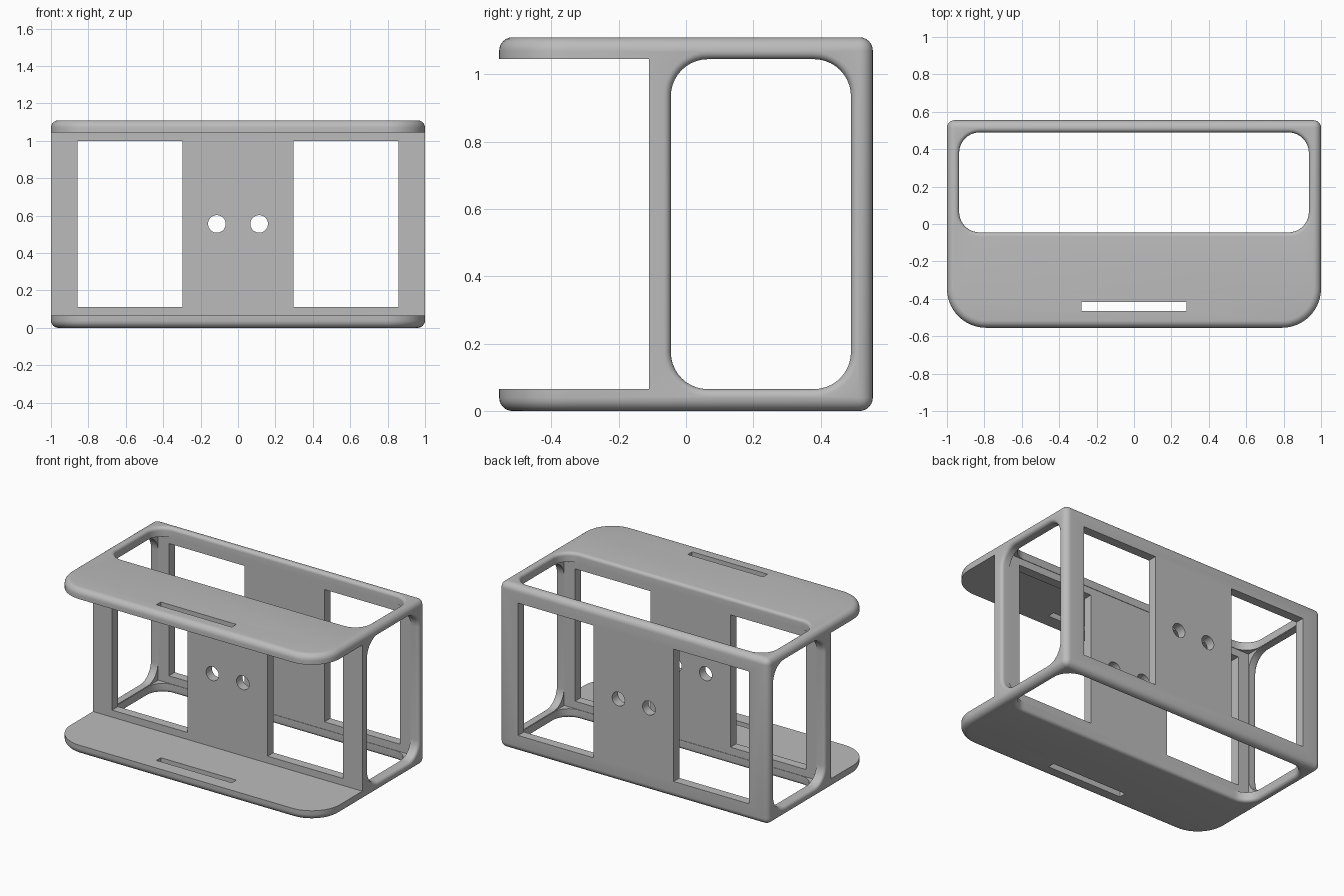
import bpy, bmesh, math
from mathutils import Vector

cube = bpy.data.objects.get("Cube")
if cube:
    bpy.data.objects.remove(cube, do_unlink=True)

W, D, H = 1.0, 0.555, 1.11      # half width, half depth, height
T = 0.065                       # wall thickness
MID = 0.2225                    # centre of the box bay in y

grey = bpy.data.materials.new("matte grey")
grey.use_nodes = True
grey.diffuse_color = (0.5, 0.5, 0.5, 1)
grey.node_tree.nodes["Principled BSDF"].inputs["Base Color"].default_value = (0.5, 0.5, 0.5, 1)


def make_object(name, bm):
    bmesh.ops.recalc_face_normals(bm, faces=bm.faces)
    mesh = bpy.data.meshes.new(name)
    bm.to_mesh(mesh)
    bm.free()
    mesh.materials.append(grey)
    ob = bpy.data.objects.new(name, mesh)
    bpy.context.collection.objects.link(ob)
    return ob


def arc(cx, cy, r, start, steps):
    """Quarter arc, counter-clockwise from a start angle in degrees."""
    angles = [math.radians(start + 90 * i / steps) for i in range(steps + 1)]
    return [(cx + r * math.cos(a), cy + r * math.sin(a)) for a in angles]


def rounded_rect(a, b, r, steps=10):
    corners = [(a - r, b - r), (r - a, b - r), (r - a, r - b), (a - r, r - b)]
    return [p for i, (x, y) in enumerate(corners) for p in arc(x, y, r, 90 * i, steps)]


def loft(name, rings):
    bm = bmesh.new()
    loops = [[bm.verts.new(p) for p in ring] for ring in rings]
    for lo, hi in zip(loops, loops[1:]):
        for i in range(len(lo)):
            j = (i + 1) % len(lo)
            bm.faces.new((lo[i], lo[j], hi[j], hi[i]))
    bm.faces.new(loops[0])
    bm.faces.new(loops[-1])
    return make_object(name, bm)


def box(name, x0, x1, y0, y1, z0, z1):
    return loft(name, [[(x0, y0, z), (x1, y0, z), (x1, y1, z), (x0, y1, z)] for z in (z0, z1)])


def flared_window(name, a, b, h, sideways):
    """Rounded tunnel cutter whose mouths flare into a fillet."""
    f, r = 0.022, 0.11
    ts = [math.radians(15 * i) for i in range(7)]
    upper = [(h - f * (1 - math.sin(t)), f * (1 - math.cos(t))) for t in ts] + [(h + 0.05, f)]
    steps = [(-w, o) for w, o in reversed(upper)] + upper
    rings = []
    for w, o in steps:
        pts = rounded_rect(a + o, b + o, r + o)
        rings.append([Vector((w, u, v) if sideways else (u, v, w)) + Vector((0, MID, H / 2))
                      for u, v in pts])
    return loft(name, rings)


def cylinder(name, x, z, r):
    ring = [(x + r * math.cos(math.tau * i / 32), z + r * math.sin(math.tau * i / 32)) for i in range(32)]
    return loft(name, [[(u, y, v) for u, v in ring] for y in (-0.8, 0.8)])


# Outer body: plan with large round front corners, softened outer edges
R = 0.21
plan = [(W, D), (-W, D)] + arc(R - W, R - D, R, 180, 14) + arc(W - R, R - D, R, 270, 14)
frame = loft("bracket_frame", [[(x, y, z) for x, y in plan] for z in (0, H)])
bm = bmesh.new()
bm.from_mesh(frame.data)
edges = [e for e in bm.edges
         if abs(e.verts[0].co.z - e.verts[1].co.z) < 0.01 or e.verts[0].co.y > D - 0.01]
bmesh.ops.bevel(bm, geom=edges, offset=0.04, segments=6, profile=0.5, affect='EDGES')
bm.to_mesh(frame.data)
bm.free()

# Cutters: open front bay, inner cavity, top and side windows
cutters = [
    box("front_bay_cutter", -2, 2, -1, -0.11, T, H - T),
    box("cavity_cutter", -0.938, 0.938, -0.048, 0.493, T - 0.003, H - T + 0.003),
    flared_window("top_window_cutter", 0.935, 0.2675, H / 2, False),
    flared_window("side_window_cutter", 0.2675, 0.49, W, True),
    box("strap_slot_cutter", -0.28, 0.28, -0.465, -0.418, -1, 2),
]
# Wall openings and screw holes on both sides
for s in (-1, 1):
    x0, x1 = sorted((s * 0.297, s * 0.858))
    cutters.append(box("wall_opening_cutter", x0, x1, -0.8, 0.8, 0.112, 1.0))
    cutters.append(cylinder("screw_hole_cutter", s * 0.113, 0.556, 0.047))

bpy.ops.object.select_all(action='DESELECT')
bpy.context.view_layer.objects.active = frame
frame.select_set(True)
for cutter in cutters:
    cutter.hide_render = True
    mod = frame.modifiers.new(cutter.name, 'BOOLEAN')
    mod.operation = 'DIFFERENCE'
    mod.solver = 'EXACT'
    mod.object = cutter
    bpy.ops.object.modifier_apply(modifier=mod.name)
for cutter in cutters:
    bpy.data.objects.remove(cutter, do_unlink=True)

bpy.ops.object.shade_smooth_by_angle(angle=math.radians(30))
